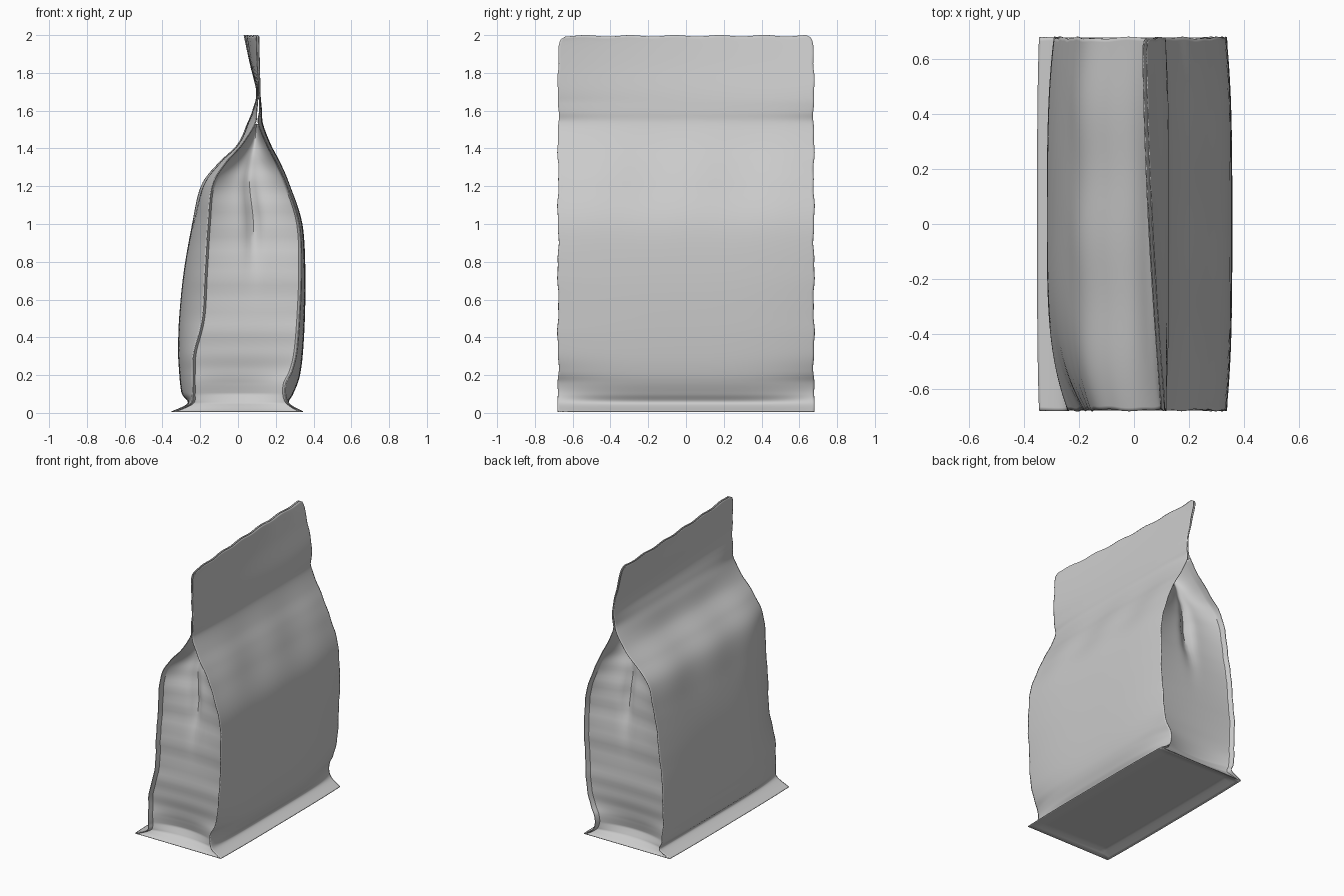
import bpy, bmesh
from math import sin, cos, pi, exp, sqrt
from mathutils import Vector

if "Cube" in bpy.data.objects:
    bpy.data.objects.remove(bpy.data.objects["Cube"])

HALF = 0.677   # half width of the pouch along y

# Rows: z, then x of right panel (middle, side edge), left panel (middle, near edge, far edge)
ROWS = [
    (.006, .345, .338, -.352, -.345, -.345),
    (.05, .270, .270, -.265, -.250, -.265),
    (.10, .290, .250, -.295, -.240, -.280),
    (.16, .315, .255, -.305, -.240, -.285),
    (.22, .330, .285, -.310, -.240, -.290),
    (.32, .342, .310, -.315, -.235, -.290),
    (.50, .352, .325, -.310, -.190, -.285),
    (.75, .355, .335, -.285, -.175, -.260),
    (1.0, .338, .325, -.240, -.160, -.225),
    (1.2, .270, .265, -.190, -.140, -.180),
    (1.32, .220, .210, -.100, -.070, -.080),
    (1.42, .170, .155, .000, .020, .015),
    (1.53, .130, .108, .050, .090, .085),
    (1.6, .125, .113, .078, .100, .100),
    (1.7, .114, .110, .100, .103, .103),
    (1.85, .088, .088, .076, .076, .076),
    (2.0, .066, .066, .053, .053, .053),
]
DEPTH = [0, .03, .05, .04, .025, .015, .01, .02, .045, .08, .11, .14, .17]


def spline(pts, t):
    i = min(int(t), len(pts) - 2)
    f = t - i
    g = lambda k: Vector(pts[max(0, min(k, len(pts) - 1))])
    a, b, c, d = g(i - 1), g(i), g(i + 1), g(i + 2)
    return b + f * .5 * ((c - a) + f * ((2 * a - 5 * b + 4 * c - d) + f * (3 * (b - c) + d - a)))


def edge_y(z):
    """Half width at a height: slightly wavy, rounded at the top corners."""
    w = HALF + .003 * sin(19 * z) + .002 * sin(47 * z)
    k = min(1, max(0, (z - 1.94) / .06))
    return w - .04 * (1 - sqrt(1 - k * k))


def panel_x(row, side, s):
    """x of a panel on row at s = -1..1 across the width."""
    if side > 0:
        mid, edge = row[1], row[2]
    else:
        mid, edge = row[3], row[4] if s < 0 else row[5]
    x = mid + (edge - mid) * abs(s) ** 3.5
    twist = max(0, (row[0] - 1.65) / .35)
    x += twist * (.012 * s * s - .033 * s)
    # soft wrinkles under the neck
    return x + .005 * sin(9 * s + side) * exp(-((row[0] - 1.25) / .2) ** 2)


def sheet(name, fn, nu, nv):
    bm = bmesh.new()
    grid = [[bm.verts.new(fn(i / nu, j / nv)) for i in range(nu + 1)] for j in range(nv + 1)]
    for j in range(nv):
        for i in range(nu):
            bm.faces.new((grid[j][i], grid[j][i + 1], grid[j + 1][i + 1], grid[j + 1][i]))
    me = bpy.data.meshes.new(name)
    bm.to_mesh(me)
    bm.free()
    ob = bpy.data.objects.new(name, me)
    bpy.context.collection.objects.link(ob)
    mod = ob.modifiers.new("thickness", 'SOLIDIFY')
    mod.thickness = .004
    mod.offset = 0
    bpy.context.view_layer.objects.active = ob
    bpy.ops.object.select_all(action='DESELECT')
    ob.select_set(True)
    bpy.ops.object.shade_smooth_by_angle(angle=.6)


def make_panel(side):
    def fn(u, v):
        row = spline(ROWS, v * (len(ROWS) - 1))
        s = -cos(pi * u) * .5 + (u - .5)
        z = row[0]
        x = panel_x(row, side, s)
        # wavy top rim
        z -= max(0, v - .95) * 20 * (.004 + .004 * sin(17 * s))
        return (x, s * edge_y(row[0]), z)
    return fn


def make_gusset(end):
    def fn(u, v):
        t = v * (len(DEPTH) - 1)
        row = spline(ROWS, t)
        a = -cos(pi * u)
        xl, xr = panel_x(row, -1, end), panel_x(row, 1, end)
        x = (xl + xr) / 2 + a * (xr - xl) / 2
        i = min(int(t), len(DEPTH) - 2)
        d = DEPTH[i] + (DEPTH[i + 1] - DEPTH[i]) * (t - i)
        inset = .03 * min(1, t) * min(1, (1 - abs(a)) / .05) + d * (1 - abs(a) ** 2)
        # central crease
        inset += .04 * exp(-(a / .16) ** 2 - ((row[0] - 1.05) / .22) ** 2)
        return (x, end * (edge_y(row[0]) - inset), row[0])
    return fn


def floor(u, v):
    s = 2 * v - 1
    xl, xr = panel_x(ROWS[0], -1, s), panel_x(ROWS[0], 1, s)
    x = xl + (xr - xl) * u
    rise = min(1, min(u, 1 - u) / .12, (1 - abs(s)) / .08)
    return (x, s * edge_y(.006), .006 + rise * (.032 - .018 * u))


# Large faces with base flange and top seal
sheet("right_panel", make_panel(1), 56, 112)
sheet("left_panel", make_panel(-1), 56, 112)
# Folded side gussets
sheet("near_gusset", make_gusset(-1), 40, 84)
sheet("far_gusset", make_gusset(1), 40, 84)
# Base
sheet("bottom_panel", floor, 40, 50)
